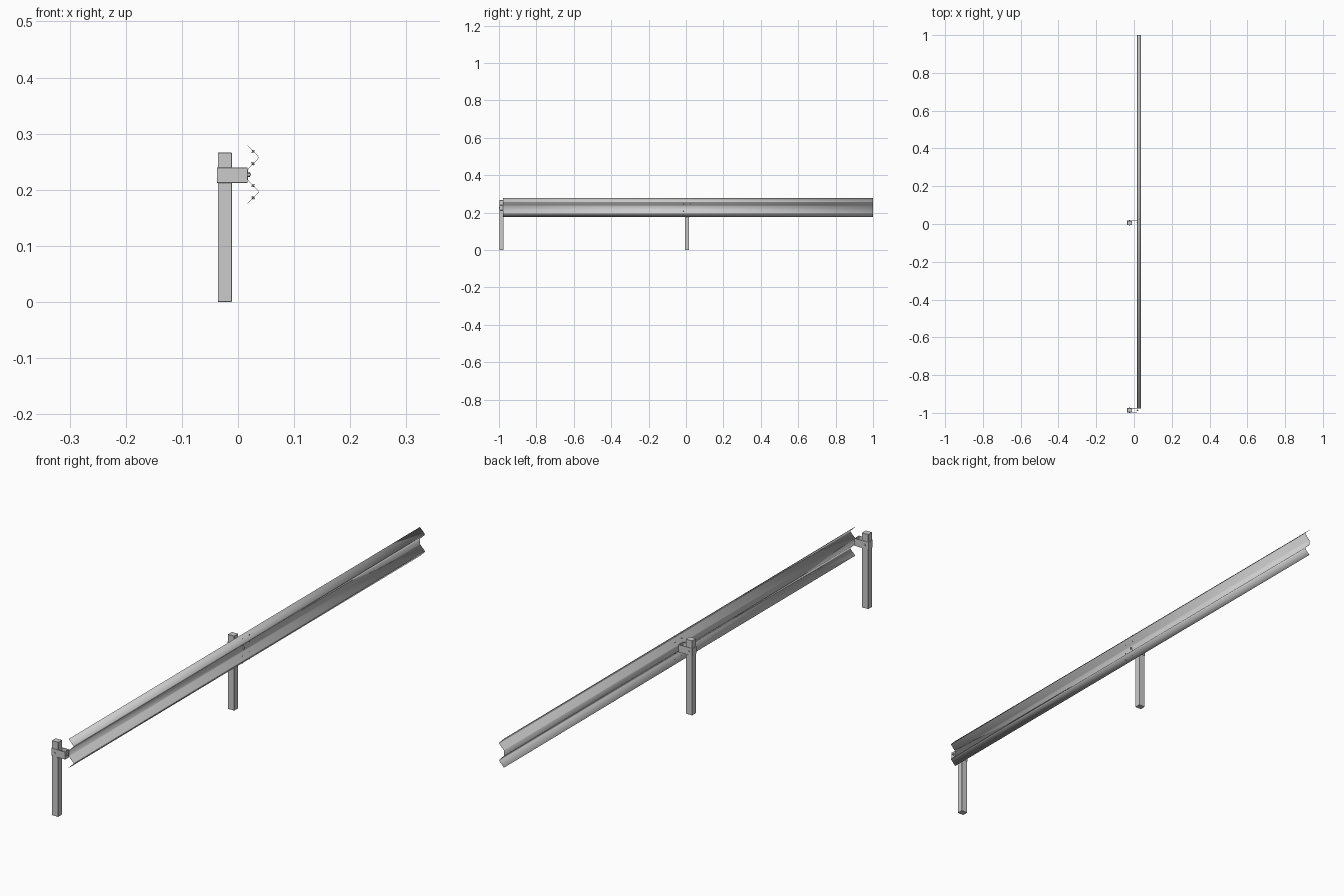
import bpy, bmesh, math
from mathutils import Vector

if "Cube" in bpy.data.objects:
    bpy.data.objects.remove(bpy.data.objects["Cube"])

POST_Y = (-0.986, 0.006)
BOLT_Z = 0.226
MID_Z = 0.227


def finish(name, bm, smooth=None):
    bmesh.ops.recalc_face_normals(bm, faces=bm.faces)
    me = bpy.data.meshes.new(name)
    bm.to_mesh(me)
    bm.free()
    ob = bpy.data.objects.new(name, me)
    bpy.context.collection.objects.link(ob)
    if smooth is not None:
        bpy.ops.object.select_all(action='DESELECT')
        ob.select_set(True)
        bpy.context.view_layer.objects.active = ob
        bpy.ops.object.shade_smooth_by_angle(angle=math.radians(smooth))
    return ob


def box(name, lo, hi, bevel=0.0006):
    lo, hi = Vector(lo), Vector(hi)
    bm = bmesh.new()
    bmesh.ops.create_cube(bm, size=1)
    for v in bm.verts:
        v.co = (lo + hi) / 2 + Vector(c * s for c, s in zip(v.co, hi - lo))
    bmesh.ops.bevel(bm, geom=bm.edges[:], offset=bevel, segments=1, affect='EDGES')
    return finish(name, bm)


def bolt(name, centre, axis, radius, length, sides=6):
    bm = bmesh.new()
    bmesh.ops.create_cone(bm, cap_ends=True, segments=sides, radius1=radius,
                          radius2=radius, depth=length)
    rot = Vector(axis).to_track_quat('Z', 'Y')
    for v in bm.verts:
        v.co = rot @ v.co + Vector(centre)
    return finish(name, bm, 30)


# W-shaped rail: upper half profile, mirrored downwards, bends softened
upper = [(0.0172, 0.2785), (0.0355, 0.2600), (0.0365, 0.2575),
         (0.0355, 0.2550), (0.0185, 0.2380), (0.0175, 0.2355)]
profile = upper + [(x, 2 * MID_Z - z) for x, z in reversed(upper)]
bm = bmesh.new()
rows = [[bm.verts.new((x, y, z)) for x, z in profile] for y in (-0.978, 0.006, 1.0)]
for a, b in zip(rows, rows[1:]):
    for i in range(len(profile) - 1):
        bm.faces.new((a[i], a[i + 1], b[i + 1], b[i]))
rail = finish("guard_rail", bm, 50)
thick = rail.modifiers.new("sheet", 'SOLIDIFY')
thick.thickness = 0.0008
thick.offset = 0

for n, y in enumerate(POST_Y):
    # Square post
    box(f"post_{n}", (-0.036, y - 0.011, 0), (-0.011, y + 0.011, 0.266))
    # Bracket: strap around the post with two arms to the rail plate
    z0, z1 = 0.2125, 0.2395
    for s, side in ((-1, "front"), (1, "back")):
        ys = sorted((y + s * 0.0105, y + s * 0.0123))
        box(f"bracket_arm_{side}_{n}", (-0.0375, ys[0], z0), (0.017, ys[1], z1), 0.0003)
    for label, x0, x1 in (("strap", -0.0376, -0.0358), ("plate", 0.0153, 0.0171)):
        box(f"bracket_{label}_{n}", (x0, y - 0.0122, z0), (x1, y + 0.0122, z1), 0.0003)
    # Through bolt in the post and bolt holding the rail
    bolt(f"post_bolt_{n}", (-0.0235, y, BOLT_Z), (0, 1, 0), 0.0032, 0.028)
    bolt(f"rail_bolt_{n}", (0.0185, y, MID_Z), (1, 0, 0), 0.0045, 0.006)
    bolt(f"rail_bolt_shank_{n}", (0.0185, y, MID_Z), (1, 0, 0), 0.002, 0.009, 12)

# Splice bolts square to each slope of the rail
for dy in (-0.019, 0.019):
    for k, (dz, up) in enumerate(((0.0415, 1), (0.0195, -1), (-0.0195, 1), (-0.0415, -1))):
        c = Vector((0.0268, POST_Y[1] + dy, MID_Z + dz))
        axis = Vector((1, 0, up))
        tag = f"{k}_{'left' if dy < 0 else 'right'}"
        bolt(f"splice_bolt_{tag}", c, axis, 0.0024, 0.003)
        bolt(f"splice_shank_{tag}", c, axis, 0.0011, 0.007, 10)
